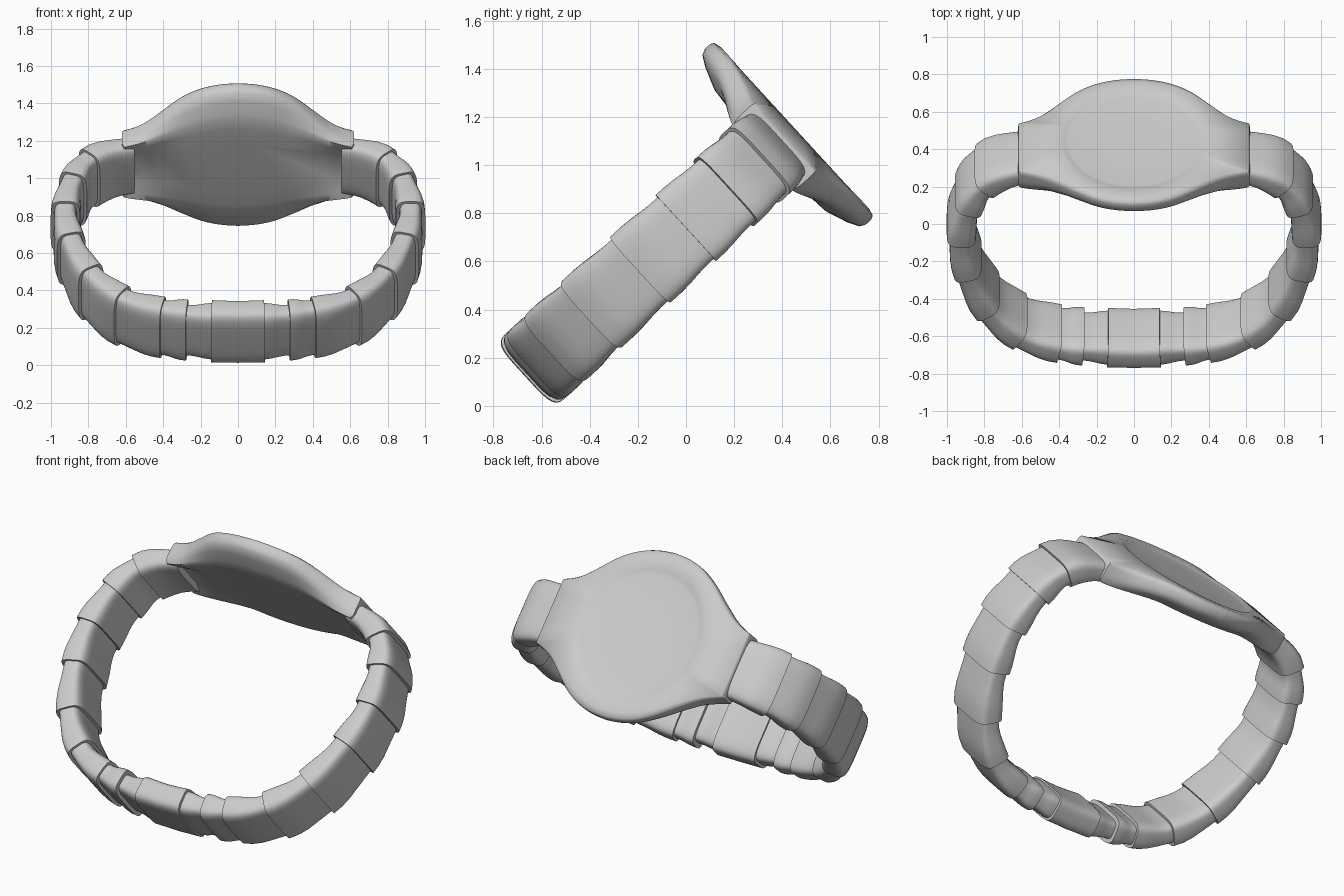
import bpy, bmesh, math

if "Cube" in bpy.data.objects:
    bpy.data.objects.remove(bpy.data.objects["Cube"])

C, S = 0.737, 0.676      # whole bracelet leans back about 42.5 degrees
W0 = -0.545              # middle of the band along the ring axis


def place(x, u, w):
    """Ring coordinates (x, u = radial up, w = along ring axis) to world."""
    w += W0
    return (x, C * u + S * w, S * u - C * w)


def loft(name, rings, angle):
    """Skin closed rings of points, cap both ends, shade smooth by angle."""
    bm = bmesh.new()
    vs = [[bm.verts.new(place(*p)) for p in r] for r in rings]
    n = len(vs[0])
    for a, b in zip(vs, vs[1:]):
        for i in range(n):
            j = (i + 1) % n
            bm.faces.new((a[i], a[j], b[j], b[i]))
    bm.faces.new(vs[0])
    bm.faces.new(vs[-1])
    bmesh.ops.recalc_face_normals(bm, faces=bm.faces)
    me = bpy.data.meshes.new(name)
    bm.to_mesh(me)
    bm.free()
    ob = bpy.data.objects.new(name, me)
    bpy.context.collection.objects.link(ob)
    bpy.ops.object.select_all(action='DESELECT')
    ob.select_set(True)
    bpy.context.view_layer.objects.active = ob
    bpy.ops.object.shade_smooth_by_angle(angle=math.radians(angle))
    return ob


def catmull(pts, steps):
    out = []
    for i in range(len(pts) - 1):
        p = [pts[max(i - 1, 0)], pts[i], pts[i + 1], pts[min(i + 2, len(pts) - 1)]]
        for k in range(steps):
            t = k / steps
            out.append(tuple(0.5 * (2 * b + (c - a) * t + (2 * a - 5 * b + 4 * c - d) * t * t
                                    + (3 * b - a - 3 * c + d) * t ** 3) for a, b, c, d in zip(*p)))
    return out + [pts[-1]]


# outer outline of half the band, from clasp to case
outer = [(0, -.405), (.28, -.39), (.5, -.345), (.68, -.25), (.83, -.085), (.925, .11), (.98, .31),
         (.998, .5), (.97, .69), (.91, .855), (.815, .97), (.7, 1.03), (.58, 1.06)]
path = catmull(outer, 16)
dist = [0]
for a, b in zip(path, path[1:]):
    dist.append(dist[-1] + math.dist(a, b))
total = dist[-1]


def at(s):
    """Point and outward normal at arc length s."""
    s = min(max(s, 0), total)
    i = max(k for k in range(len(path) - 1) if dist[k] <= s)
    t = (s - dist[i]) / (dist[i + 1] - dist[i])
    a, b = path[i], path[i + 1]
    i0, i1 = max(i - 5, 0), min(i + 6, len(path) - 1)
    dx, du = path[i1][0] - path[i0][0], path[i1][1] - path[i0][1]
    l = math.hypot(dx, du)
    return a[0] + (b[0] - a[0]) * t, a[1] + (b[1] - a[1]) * t, du / l, -dx / l


def section(s, half_w, half_t, side=1, n=32):
    """Rounded-box cross-section of the band."""
    x, u, nx, nu = at(abs(s))
    if s < 0:
        x, nx = -x, -nx
    ring = []
    for k in range(n):
        a = 2 * math.pi * (k + .5) / n
        c, d = math.cos(a), math.sin(a)
        w = half_w * math.copysign(abs(c) ** 0.42, c)
        h = half_t * math.copysign(abs(d) ** 0.5, d) - 0.075
        ring.append((side * (x + nx * h), u + nu * h, w))
    return ring


# clasp link at the bottom
loft("clasp_link", [section(s, .183, t) for s, t in
                    ((-.145, .082), (-.07, .08), (.001, .08), (.07, .08), (.145, .082))], 40)

# overlapping links: wide end towards the clasp, narrow end towards the case
edges = [.12, .28, .42, .685, .97, 1.28, 1.55, 1.80, 2.02, total]
shape = [(0, 1.0, .079), (.2, 1.0, .079), (.4, .985, .075), (.6, .955, .068), (.8, .935, .063), (1.04, .93, .062)]
for k, (a, b) in enumerate(zip(edges, edges[1:])):
    width = .166 if k == 0 else .178 + .008 * min(1, k / 3)
    thick = .93 if k == 0 else 1
    for side, label in ((1, "right"), (-1, "left")):
        loft(f"band_link_{label}_{k + 1}",
             [section(a + (b - a) * f, width * g, t * thick, side) for f, g, t in shape], 40)

# case: round body flowing into a lug at each end
quarter = catmull([(0, .495), (.1, .485), (.2, .455), (.3, .398), (.4, .318), (.48, .255),
                   (.55, .217), (.62, .192)], 4)
half = [(-x, w) for x, w in reversed(quarter[1:])] + quarter
ends = [.67, .33, 0, -.33, -.67]
outline = half + [(.62, .192 * e) for e in ends] + [(x, -w) for x, w in reversed(half)] \
    + [(-.62, -.192 * e) for e in ends]


def smooth(t):
    t = min(max(t, 0), 1)
    return t * t * (3 - 2 * t)


def shell(u, lug_u, inset=0, w_scale=1, x_scale=1):
    """Outline ring following the lugs, drawn in across the band."""
    ring = []
    for x, w in outline:
        f = smooth((abs(x) - .25) / .37)
        k = 1 - inset * (1 - .85 * f) / .48
        ring.append((x * x_scale, u + (lug_u - u) * f, w * k * w_scale))
    return ring


def disc(u, radius):
    """Circular ring on the dial face."""
    return [(x / math.hypot(x, w) * radius, u, w / math.hypot(x, w) * radius) for x, w in outline]


loft("case", [shell(.966, .966, .15, .5, .9), shell(.968, .94, .15, .8, .975), shell(.974, .932, .15, 1, .975),
              shell(.985, .938, .12, 1, .985), shell(1.01, .955, .055), shell(1.035, .975, .012),
              shell(1.06, .995), shell(1.09, 1.03), shell(1.106, 1.048, .008, 1, .995),
              shell(1.114, 1.060, .03, .98, .985),
              disc(1.112, .395), disc(1.104, .375), disc(1.100, .35), disc(1.100, .15)], 55)
